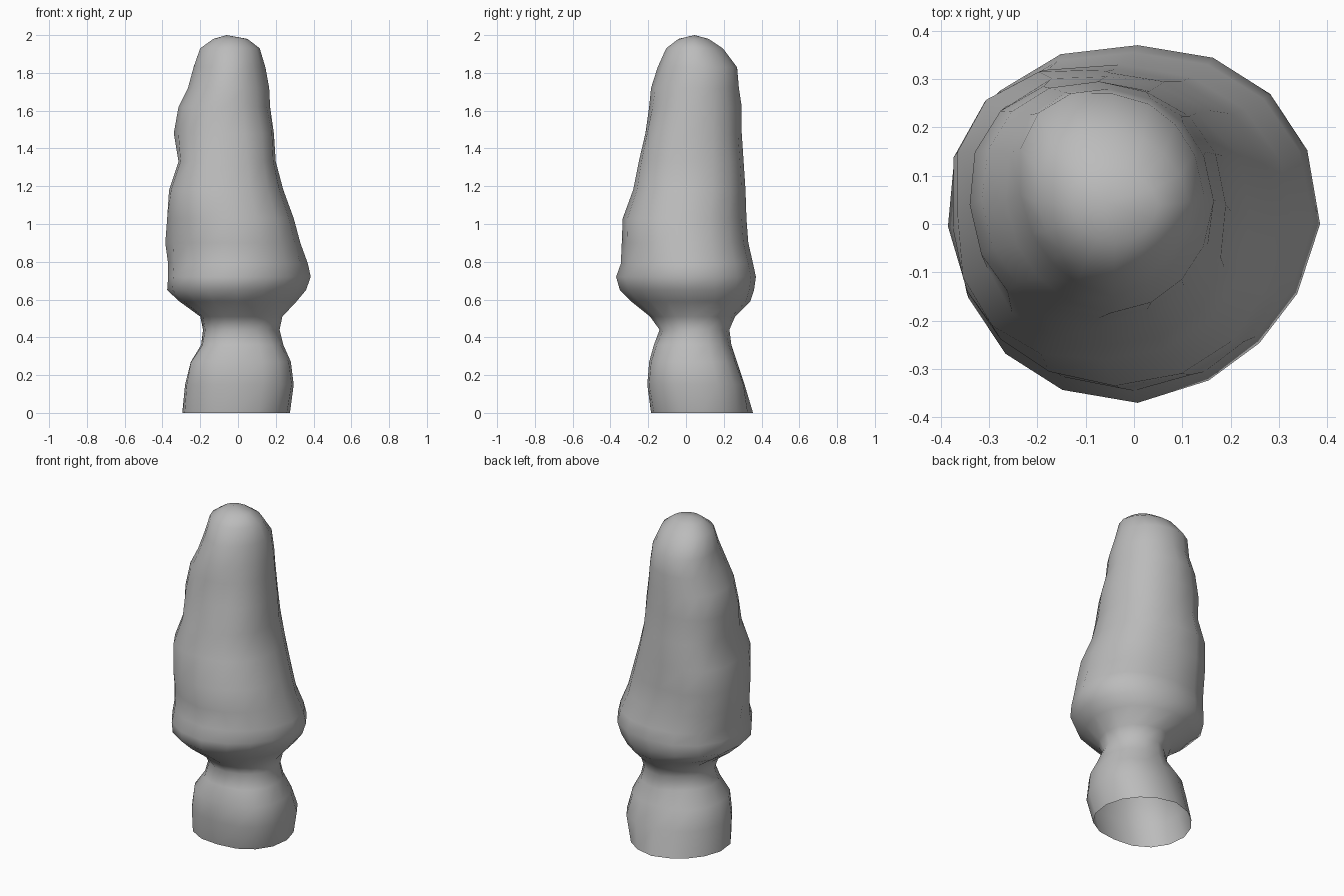
import bpy, bmesh, math

cube = bpy.data.objects.get("Cube")
if cube:
    bpy.data.objects.remove(cube, do_unlink=True)

SIDES = 16

# Cross-sections: height, min x, max x, min y, max y
BASE = [
    (0.0, -.295, .275, -.185, .355), (0.15, -.28, .295, -.205, .31),
    (0.27, -.25, .28, -.195, .27), (0.36, -.195, .24, -.17, .24),
    (0.44, -.185, .22, -.14, .23),
]
CROWN = [
    (0.51, -.20, .235, -.19, .26), (0.59, -.31, .31, -.29, .34),
    (0.65, -.375, .36, -.35, .36), (0.72, -.37, .385, -.37, .37),
    (0.79, -.37, .37, -.345, .355), (0.90, -.385, .33, -.34, .33),
    (1.03, -.375, .295, -.335, .32), (1.18, -.365, .24, -.28, .315),
    (1.33, -.315, .20, -.25, .305), (1.48, -.34, .19, -.215, .295),
    (1.62, -.315, .17, -.195, .295), (1.72, -.265, .165, -.185, .28),
    (1.83, -.235, .145, -.15, .27), (1.93, -.20, .115, -.105, .195),
    (1.98, -.13, .05, -.04, .12),
]
TIP = (-.06, .045, 2.0)

# Corner fullness: height, back left, back right, front right, front left
CORNERS = [
    (0.0, .95, .91, 1.04, 1.02), (0.15, 1.07, .95, 1.06, 1.05),
    (0.27, 1.04, 1.0, 1.10, 1.04), (0.36, 1.0, .86, 1.06, 1.0),
    (0.44, .98, .81, 1.02, .94), (0.65, 1.0, 1.03, .99, .91),
    (0.75, 1.0, 1.03, 1.0, .92), (0.90, .99, 1.05, .92, .98),
    (1.03, .99, 1.10, .97, .99), (1.25, 1.01, 1.11, 1.09, 1.01),
    (1.45, .99, 1.05, .97, 1.06), (1.65, .97, 1.02, .96, .98),
    (1.83, .95, 1.11, .91, .92), (2.0, .88, 1.05, .95, .95),
]


def corner_fullness(z, quadrant):
    """Interpolate the fullness of one corner between heights."""
    for low, high in zip(CORNERS, CORNERS[1:]):
        if z <= high[0]:
            t = (z - low[0]) / (high[0] - low[0])
            return low[quadrant + 1] * (1 - t) + high[quadrant + 1] * t


def squarish(value):
    """Push a circle slightly toward a rounded square."""
    return math.copysign(abs(value) ** 0.92, value)


def add_ring(bm, section):
    z, x0, x1, y0, y1 = section
    ring = []
    for i in range(SIDES):
        a = math.tau * i / SIDES
        c, s = math.cos(a), math.sin(a)
        fullness = corner_fullness(z, i * 4 // SIDES)
        k = 1 + (fullness - 1) * abs(math.sin(2 * a))
        x = (x0 + x1) / 2 + (x1 - x0) / 2 * squarish(c) * k
        y = (y0 + y1) / 2 + (y1 - y0) / 2 * squarish(s) * k
        ring.append(bm.verts.new((x, y, z)))
    return ring


# Open-bottomed trunk flowing into the lumpy crown
bm = bmesh.new()
rings = [add_ring(bm, s) for s in BASE + CROWN]
for low, high in zip(rings, rings[1:]):
    for i in range(SIDES):
        j = (i + 1) % SIDES
        bm.faces.new((low[i], low[j], high[j], high[i]))
tip = bm.verts.new(TIP)
for i in range(SIDES):
    bm.faces.new((rings[-1][i], rings[-1][(i + 1) % SIDES], tip))
for face in bm.faces:
    face.smooth = True

mesh = bpy.data.meshes.new("tree_body")
bm.to_mesh(mesh)
bm.free()
tree = bpy.data.objects.new("tree_body", mesh)
bpy.context.collection.objects.link(tree)

# Plain grey surface
grey = bpy.data.materials.new("plain grey")
grey.use_nodes = True
colour = (0.5, 0.5, 0.5, 1)
grey.diffuse_color = colour
grey.node_tree.nodes["Principled BSDF"].inputs["Base Color"].default_value = colour
mesh.materials.append(grey)
